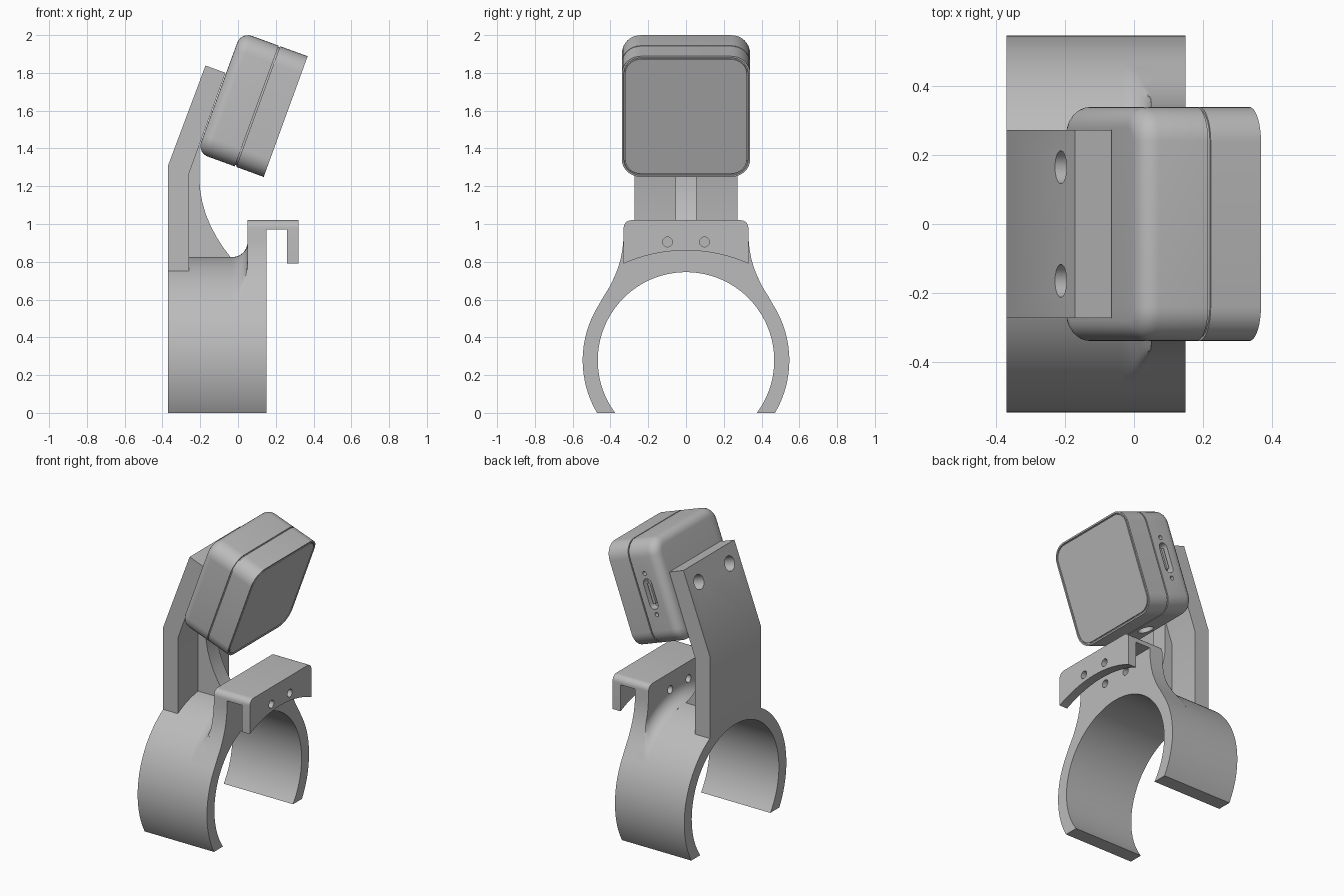
import bpy, bmesh
from math import sin, cos, asin, acos, atan2, radians, pi, sqrt
from mathutils import Matrix

cube = bpy.data.objects.get("Cube")
if cube:
    bpy.data.objects.remove(cube, do_unlink=True)

grey = bpy.data.materials.new("plain_grey")
grey.use_nodes = True
GREY = (0.5, 0.5, 0.5, 1)
grey.diffuse_color = GREY
grey.node_tree.nodes["Principled BSDF"].inputs["Base Color"].default_value = GREY

RING_Z, R_IN, R_OUT = 0.278, 0.467, 0.547
BACK, FRONT = -0.37, 0.15
TILT = Matrix.Translation((-0.1, 0, 1.697)) @ Matrix.Rotation(radians(20), 4, "Y")


def arc(cy, cz, r, a0, a1, n):
    """Points on an arc, angles in radians."""
    return [(cy + r * cos(a0 + (a1 - a0) * i / n), cz + r * sin(a0 + (a1 - a0) * i / n))
            for i in range(n + 1)]


def rounded_rect(cy, cz, hw, hh, r, n=8):
    pts = []
    for k, (sy, sz) in enumerate([(1, 1), (-1, 1), (-1, -1), (1, -1)]):
        pts += arc(cy + sy * (hw - r), cz + sz * (hh - r), r, k * pi / 2, (k + 1) * pi / 2, n)
    return pts


def loft(name, layers, matrix=None):
    """Skin equal-length loops of 3D points and cap both ends."""
    bm = bmesh.new()
    rings = [[bm.verts.new(p) for p in layer] for layer in layers]
    n = len(rings[0])
    for a, b in zip(rings, rings[1:]):
        for i in range(n):
            j = (i + 1) % n
            bm.faces.new((a[i], a[j], b[j], b[i]))
    bm.faces.new(rings[0])
    bm.faces.new(rings[-1])
    bmesh.ops.remove_doubles(bm, verts=bm.verts, dist=1e-5)
    bmesh.ops.recalc_face_normals(bm, faces=bm.faces)
    if matrix:
        bm.transform(matrix)
    mesh = bpy.data.meshes.new(name)
    bm.to_mesh(mesh)
    bm.free()
    mesh.materials.append(grey)
    obj = bpy.data.objects.new(name, mesh)
    bpy.context.collection.objects.link(obj)
    return obj


def prism(name, pts, axis, lo, hi, matrix=None):
    """Extrude a 2D outline along axis 0, 1 or 2."""
    def place(p, d):
        q = list(p)
        q.insert(axis, d)
        return q
    return loft(name, [[place(p, d) for p in pts] for d in (lo, hi)], matrix)


def activate(obj):
    bpy.ops.object.select_all(action="DESELECT")
    obj.select_set(True)
    bpy.context.view_layer.objects.active = obj


def cut(target, pts, axis, lo, hi, matrix=None):
    """Cut a prism-shaped hole."""
    cutter = prism("cutter", pts, axis, lo, hi, matrix)
    mod = target.modifiers.new("hole", "BOOLEAN")
    mod.operation, mod.solver, mod.object = "DIFFERENCE", "EXACT", cutter
    activate(target)
    bpy.ops.object.modifier_apply(modifier=mod.name)
    bpy.data.objects.remove(cutter, do_unlink=True)


def circle(a, b, r):
    return rounded_rect(a, b, r, r, r)


def mirrored(half):
    """Complete an outline whose +y half is given from centre outwards."""
    return half + [(-y, z) for y, z in reversed(half)]


# Open clamp ring
lo_out, lo_in = asin(-RING_Z / R_OUT), asin(-RING_Z / R_IN)
ring = prism("clamp_ring",
             arc(0, RING_Z, R_OUT, lo_out, pi - lo_out, 96) + arc(0, RING_Z, R_IN, pi - lo_in, lo_in, 96),
             0, BACK, FRONT)

# Upright plate that flows into the ring
TOP, HALF = 1.02, 0.33
corner = arc(HALF - 0.04, TOP - 0.04, 0.04, pi / 2, 0, 8)
flank = [(0.331, 0.92), (0.336, 0.87), (0.345, 0.82), (0.359, 0.77),
         (0.379, 0.72), (0.403, 0.67), (0.434, 0.62), (0.471, 0.556)]
edge = corner + flank
start = atan2(flank[-1][1] - RING_Z, flank[-1][0])
inner = arc(0, RING_Z, R_IN + 0.03, start, pi / 2, 24)[:-1]
plate = prism("mount_plate", mirrored(edge)[:len(edge)] + inner + [(0, RING_Z + R_IN + 0.03)]
              + [(-y, z) for y, z in reversed(inner)] + [(-y, z) for y, z in reversed(edge)],
              0, 0.05, FRONT)


# Concave fillet behind the plate
def plate_radius(a):
    """Distance from the ring centre to the plate outline at angle a."""
    dy, dz = cos(a), sin(a)
    best = R_OUT
    path = [(0, TOP)] + edge
    for (y0, z0), (y1, z1) in zip(path, path[1:]):
        c0 = y0 * dz - (z0 - RING_Z) * dy
        c1 = y1 * dz - (z1 - RING_Z) * dy
        if c0 * c1 <= 0 and c0 != c1:
            t = c0 / (c0 - c1)
            best = max(best, (y0 + t * (y1 - y0)) * dy + (z0 + t * (z1 - z0) - RING_Z) * dz)
    return best


def fillet_layer(t, r=0.08, n=80):
    rise = r * (1 - sqrt(max(0, 1 - t * t)))
    pts = []
    for i in range(n + 1):
        a = start + (pi - 2 * start) * i / n
        rad = min(plate_radius(min(a, pi - a)), R_OUT + rise)
        pts.append((0.05 - r + r * t, rad * cos(a), RING_Z + rad * sin(a)))
    base = arc(0, RING_Z, R_IN + 0.03, pi - start, start, n)
    return pts + [(pts[0][0], y, z) for y, z in base]


fillet = loft("plate_fillet", [fillet_layer(sin(pi / 2 * k / 10)) for k in range(11)])

# Hook: bridge and hanging lip
bridge = prism("hook_bridge", mirrored(corner + [(HALF, 0.97)]), 0, FRONT, 0.26)
half_angle = asin(HALF / 0.813)
lip = prism("hook_lip", corner + arc(0, 0.047, 0.813, pi / 2 - half_angle, pi / 2 + half_angle, 32)
            + [(-y, z) for y, z in reversed(corner)], 0, 0.26, 0.32)
for y in (-0.098, 0.098):
    cut(lip, circle(y, 0.905, 0.026), 0, 0.2, 0.4)
    cut(plate, circle(y, 0.905, 0.026), 0, 0.0, 0.2)
    cut(fillet, circle(y, 0.905, 0.026), 0, -0.1, 0.2)

# Bent support arm with two screw holes
arm = prism("support_arm", [(BACK, 0.75), (-0.26, 0.75), (-0.26, 1.265), (-0.066, 1.8),
                            (-0.172, 1.839), (BACK, 1.31)], 1, -0.273, 0.273)
for y in (-0.165, 0.165):
    cut(arm, circle(y, -0.007, 0.048), 0, -0.3, 0.1, TILT)

# Curved stiffening rib
rib = prism("arm_rib", [(-0.3, 0.78), (-0.02, 0.79), (-0.04, 0.825), (-0.078, 0.875), (-0.113, 0.93),
                        (-0.145, 0.99), (-0.17, 1.05), (-0.19, 1.12), (-0.202, 1.19),
                        (-0.204, 1.27), (-0.204, 1.42), (-0.3, 1.25)], 1, -0.055, 0.055)

# Tilted device body: rounded back, seam groove, inset front panel
S = 0.34
steps = [(0.06 - 0.06 * cos(k * pi / 12), 0.06 - 0.06 * sin(k * pi / 12)) for k in range(7)]
steps += [(0.212, 0), (0.212, 0.008), (0.22, 0.008), (0.22, 0), (0.375, 0), (0.375, 0.01),
          (0.367, 0.012), (0.367, 0.017), (0.375, 0.018)]
device = loft("device_body", [[(n, y, z) for y, z in rounded_rect(0, 0, S - i, S - i, 0.1 - i)]
                              for n, i in steps], TILT)

# Side port with tongue, two tiny holes, and a round recess underneath
cut(device, rounded_rect(0.135, 0, 0.032, 0.1, 0.0315), 1, S - 0.05, S + 0.1, TILT)
for z in (-0.135, 0.135):
    cut(device, circle(0.135, z, 0.014), 1, S - 0.03, S + 0.1, TILT)
cut(device, circle(0.13, 0, 0.05), 2, -S - 0.1, -S + 0.03, TILT)
tongue = prism("port_tongue", rounded_rect(0.135, 0, 0.01, 0.07, 0.009), 1, S - 0.06, S - 0.01, TILT)

# Smooth curved surfaces, keep hard edges
for obj in (ring, plate, fillet, bridge, lip, arm, rib, device, tongue):
    activate(obj)
    bpy.ops.object.shade_smooth_by_angle(angle=radians(30))
